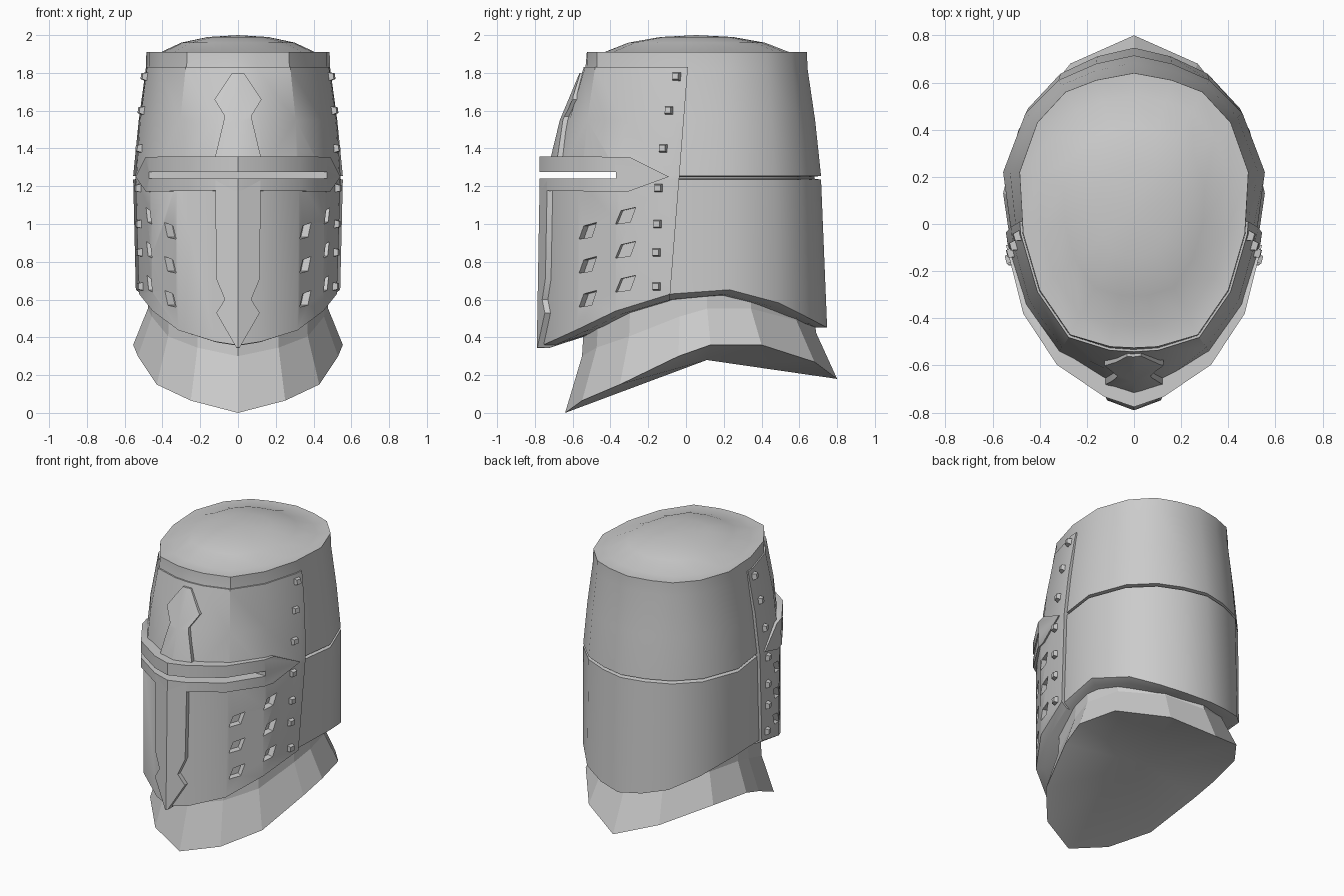
import bpy, bmesh, math
from mathutils import Vector
from mathutils.bvhtree import BVHTree

if "Cube" in bpy.data.objects:
    bpy.data.objects.remove(bpy.data.objects["Cube"])

steel = bpy.data.materials.new("grey_steel")
steel.use_nodes = True
GREY = (0.6, 0.6, 0.6, 1)
steel.diffuse_color = GREY
steel.node_tree.nodes["Principled BSDF"].inputs["Base Color"].default_value = GREY


def make(name, bm):
    bmesh.ops.recalc_face_normals(bm, faces=bm.faces[:])
    me = bpy.data.meshes.new(name)
    bm.to_mesh(me)
    bm.free()
    me.materials.append(steel)
    ob = bpy.data.objects.new(name, me)
    bpy.context.collection.objects.link(ob)
    return ob


def loft(rings, low, high):
    """Closed solid through rings of points, with a fan at each end."""
    bm = bmesh.new()
    loops = [[bm.verts.new(p) for p in r] for r in rings]
    n = len(loops[0])
    for a, b in zip(loops, loops[1:]):
        for i in range(n):
            bm.faces.new((a[i], a[(i + 1) % n], b[(i + 1) % n], b[i]))
    for loop, tip in ((loops[0], low), (loops[-1], high)):
        v = bm.verts.new(tip)
        for i in range(n):
            bm.faces.new((loop[i], loop[(i + 1) % n], v))
    return bm


def prism(bm, front, back):
    a, b = ([bm.verts.new(p) for p in s] for s in (front, back))
    n = len(a)
    bm.faces.new(a)
    bm.faces.new(b[::-1])
    for i in range(n):
        bm.faces.new((a[i], b[i], b[(i + 1) % n], a[(i + 1) % n]))


def boolean(ob, tool, mode):
    mod = ob.modifiers.new("cut", 'BOOLEAN')
    mod.operation, mod.object, mod.solver = mode, tool, 'EXACT'
    bpy.context.view_layer.update()
    ev = ob.evaluated_get(bpy.context.evaluated_depsgraph_get())
    me = bpy.data.meshes.new_from_object(ev)
    ob.modifiers.clear()
    ob.data = me


def carve(ob, pts, along):
    """Keep what lies inside a flat outline swept along x or y."""
    bm = bmesh.new()
    if along == 'x':
        prism(bm, [(-1, a, z) for a, z in pts], [(1, a, z) for a, z in pts])
    else:
        prism(bm, [(a, -1, z) for a, z in pts], [(a, -.3, z) for a, z in pts])
    tool = make("carver", bm)
    boolean(ob, tool, 'INTERSECT')
    bpy.data.objects.remove(tool)


# Half outlines from the back round to the front
TOP = [(0, .64), (.16, .61), (.29, .56), (.41, .43), (.485, .22),
       (.47, -.04), (.40, -.28), (.27, -.47), (.10, -.52), (0, -.525)]
MID = [(0, .715), (.16, .68), (.32, .61), (.46, .47), (.555, .22),
       (.515, -.08), (.445, -.35), (.31, -.55), (.12, -.675), (0, -.715)]
UPPER = [(x, y * (1 if y > 0 else .955)) for x, y in MID]
BOTTOM = [(x * .975, y * (1.045 if y > 0 else 1.02)) for x, y in MID]
HEM = [(-.8, .34), (-.6, .43), (-.35, .55), (-.08, .63), (.2, .66), (.5, .58), (.75, .45)]


def hem(y):
    y = min(max(y, HEM[0][0]), HEM[-1][0])
    for (a, za), (b, zb) in zip(HEM, HEM[1:]):
        if y <= b:
            return za + (zb - za) * (y - a) / (b - a)


def ring(half, z, s=1, cy=0):
    pts = [(x * s, cy + (y - cy) * s) for x, y in half]
    pts += [(-x, y) for x, y in pts[-2:0:-1]]
    return [(x, y, z(y) if callable(z) else z) for x, y in pts]


def mix(t):
    return [(a + (c - a) * t, b + (d - b) * t) for (a, b), (c, d) in zip(TOP, UPPER)]


def shell(name, d, groove=False):
    s = 1 + d / .6
    rings = [ring(BOTTOM, lambda y: hem(y) - .03, s * .92), ring(BOTTOM, hem, s), ring(MID, 1.235, s)]
    if groove:
        rings += [ring(MID, 1.24, .95), ring(UPPER, 1.25, .95)]
    rings += [ring(UPPER, 1.255, s), ring(mix(.58), 1.55, s),
              ring(mix(.05), 1.82, 1 + (s - 1) * .5), ring(TOP, 1.91)]
    if groove:
        rings += [ring(TOP, z, k, .055) for z, k in ((1.91, .84), (1.96, .62), (1.99, .33))]
    return make(name, loft(rings, (0, 0, .58), (0, .055, 2 if groove else 1.91)))


# Main shell and raised face plate
body = shell("helmet_body", 0, True)
plate = shell("face_plate", .025)
carve(plate, [(-1, 1.83), (.01, 1.83), (-.09, .55), (-.09, .2), (-1, .2)], 'x')

# Raised cross: upright and eye bar
upright = shell("cross_upright", .05)
right = [(.03, 1.8), (.125, 1.66), (.07, 1.57), (.12, 1.36), (.12, 1.18),
         (.115, .71), (.07, .6), (.115, .53)]
carve(upright, right + [(0, .33)] + [(-x, z) for x, z in right[::-1]], 'y')

wide = [(x * 1.055, y * 1.085) for x, y in MID]
bar = make("eye_bar", loft([ring(wide, 1.1), ring(wide, 1.45)], (0, 0, 1.1), (0, 0, 1.45)))
carve(bar, [(-1, 1.36), (-.3, 1.355), (-.09, 1.25), (-.31, 1.17), (-1, 1.18)], 'x')

# Places on the face plate for breathing holes and rivets
probe = bmesh.new()
probe.from_mesh(plate.data)
tree = BVHTree.FromBMesh(probe)
probe.free()


def spot(y, z, side):
    p, n, _, _ = tree.ray_cast(Vector((side * 2, y, z)), Vector((-side, 0, 0)))
    t = Vector((-n.y, n.x, 0)).normalized() * side
    return p, n, t, n.cross(t) * side


# Eye slot and breathing holes
cuts = bmesh.new()
prism(cuts, [(-1, y, z) for y, z in ((-1, 1.24), (-.37, 1.24), (-.37, 1.275), (-1, 1.275))],
      [(1, y, z) for y, z in ((-1, 1.24), (-.37, 1.24), (-.37, 1.275), (-1, 1.275))])
DIAMOND = [(-.055, -.04), (-.025, .03), (.055, .048), (.025, -.03)]
for side in (1, -1):
    for y, top in ((-.52, .96), (-.32, 1.04)):
        for k in range(3):
            p, n, t, u = spot(y, top - .18 * k, side)
            base = [p + t * a + u * b for a, b in DIAMOND]
            prism(cuts, [q + n * .03 for q in base], [q - n * .045 for q in base])
cutter = make("cutter", cuts)
for ob in (body, plate, upright, bar):
    boolean(ob, cutter, 'DIFFERENCE')
bpy.data.objects.remove(cutter)

# Rivets along the plate edge
studs = bmesh.new()
for side in (1, -1):
    for y, z in ((-.05, 1.78), (-.09, 1.6), (-.12, 1.4), (-.145, 1.19),
                 (-.15, 1.0), (-.155, .85), (-.155, .67)):
        p, n, t, u = spot(y, z, side)
        sq = [(a, b) for a, b in ((-1, -1), (1, -1), (1, 1), (-1, 1))]
        prism(studs, [p + n * .025 + (t * a + u * b) * .016 for a, b in sq],
              [p - n * .02 + (t * a + u * b) * .026 for a, b in sq])
make("rivets", studs)

# Flared collar with a closed underside
EDGE = [(0, .8, .18), (.27, .68, .27), (.49, .40, .36), (.555, .13, .36),
        (.53, -.04, .30), (.43, -.35, .15), (.25, -.55, .065), (0, -.64, 0)]
EDGE += [(-x, y, z) for x, y, z in EDGE[-2:0:-1]]
neck = [(x * .86, y * .86, z * .7 + .3) for x, y, z in EDGE]
top = [(x * .98, y * .98, z + .18) for x, y, z in neck]
collar = make("collar", loft([EDGE, neck, top], (0, .11, .28), (0, 0, .7)))
for f in collar.data.polygons:
    f.use_smooth = f.normal.z < -.3

# Smooth plates with sharp edges kept
bpy.ops.object.select_all(action='DESELECT')
for ob in (body, plate, upright, bar):
    ob.select_set(True)
bpy.context.view_layer.objects.active = body
bpy.ops.object.shade_smooth_by_angle(angle=math.radians(30))
